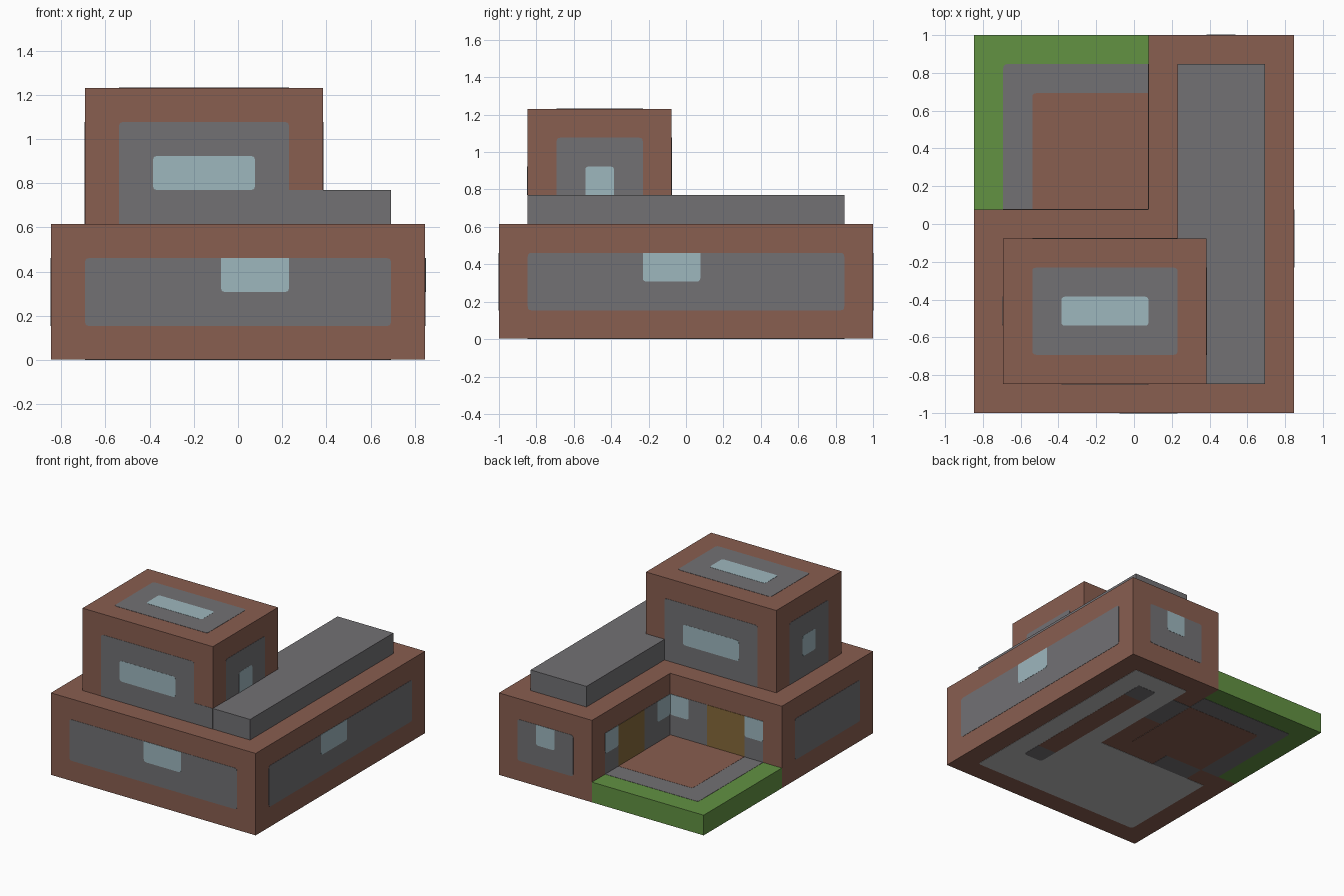
import bpy, bmesh
from mathutils import Vector

cube = bpy.data.objects.get("Cube")
if cube:
    bpy.data.objects.remove(cube, do_unlink=True)

CELL = 2 / 13      # everything is laid out on this module
BASE = 0.02        # walls start here so the underside plates end at z = 0


def material(name, *rgb):
    lin = [((c / 255 + 0.055) / 1.055) ** 2.4 for c in rgb] + [1]
    m = bpy.data.materials.new(name)
    m.use_nodes = True
    m.diffuse_color = lin
    bsdf = m.node_tree.nodes["Principled BSDF"]
    bsdf.inputs["Base Color"].default_value = lin
    bsdf.inputs["Roughness"].default_value = 0.9
    return m


BRICK = material("brick_brown", 137, 94, 80)
STONE = material("stone_grey", 114, 113, 116)
GLASS = material("pale_glass", 158, 183, 190)
GRASS = material("grass_green", 98, 146, 66)
DOOR = material("olive_wood", 134, 105, 58)
FLOOR = material("light_floor_grey", 186, 186, 186)


def rect(a0, a1, b0, b1):
    return [(a0, b0), (a1, b0), (a1, b1), (a0, b1)]


def rounded(pts, corners, r=0.13, steps=3):
    """Round the chosen corners of an outline."""
    out = []
    for i, p in enumerate(pts):
        p = Vector(p)
        if i not in corners:
            out.append(p)
            continue
        s = p + (Vector(pts[i - 1]) - p).normalized() * r
        e = p + (Vector(pts[(i + 1) % len(pts)]) - p).normalized() * r
        for k in range(steps + 1):
            t = k / steps
            out.append(s * (1 - t) ** 2 + p * 2 * t * (1 - t) + e * t * t)
    return out


def prism(name, pts, axis, lo, hi, mat):
    """Extrude an outline along an axis between two levels."""
    def place(p, h):
        co = {"x": (h, p[0], p[1]), "y": (p[0], h, p[1]), "z": (p[0], p[1], h)}[axis]
        return Vector(co) * CELL
    bm = bmesh.new()
    low = [bm.verts.new(place(p, lo)) for p in pts]
    high = [bm.verts.new(place(p, hi)) for p in pts]
    bm.faces.new(low)
    bm.faces.new(high)
    for i in range(len(pts)):
        bm.faces.new((low[i - 1], low[i], high[i], high[i - 1]))
    bmesh.ops.recalc_face_normals(bm, faces=bm.faces)
    me = bpy.data.meshes.new(name)
    bm.to_mesh(me)
    bm.free()
    me.materials.append(mat)
    ob = bpy.data.objects.new(name, me)
    bpy.context.collection.objects.link(ob)
    return ob


ALL, LOW, TOP, NONE = (0, 1, 2, 3), (0, 1), (2, 3), ()


def plate(name, side, level, pts, mat, corners=ALL, layer=1):
    """Thin inlay on a wall; side is like '-y', level is the wall plane."""
    d = (0.012 if layer == 1 else 0.02) * (1 if side[0] == "+" else -1)
    prism(name, rounded(pts, corners), side[1], level, level + d, mat)


# Main volumes
prism("ground_floor", [(-5.5, -6.5), (5.5, -6.5), (5.5, 6.5), (0.5, 6.5), (0.5, 0.5), (-5.5, 0.5)],
      "z", BASE, 4, BRICK)
prism("garden_terrace", rect(-5.5, 0.5, 0.5, 6.5), "z", BASE, 1, GRASS)
prism("upper_floor", rect(-4.5, 2.5, -5.5, -0.5), "z", 4, 8, BRICK)
prism("roof_walkway", [(2.5, -5.5), (4.5, -5.5), (4.5, 5.5), (1.5, 5.5), (1.5, -0.5), (2.5, -0.5)],
      "z", 4, 5, STONE)

# Ground floor outer walls: side, plane, panel span, window span
for label, side, level, span, window in (
        ("front", "-y", -6.5, (-4.5, 4.5), (-0.5, 1.5)),
        ("right", "+x", 5.5, (-5.5, 5.5), (-1.5, 0.5)),
        ("back", "+y", 6.5, (1.5, 4.5), (2.5, 3.5)),
        ("left", "-x", -5.5, (-5.5, -0.5), None)):
    plate(label + "_wall_panel", side, level, rect(*span, 1, 3), STONE)
    if window:
        plate(label + "_window", side, level, rect(*window, 2, 3), GLASS, LOW, 2)

# Courtyard walls with a door between two windows
for label, side, span, door, windows in (
        ("courtyard_back", "+y", (-4.5, 0.5), (-3.5, -1.5), ((-0.5, 0.5), (-4.5, -3.5))),
        ("courtyard_side", "-x", (0.5, 5.5), (2.5, 4.5), ((0.5, 1.5), (4.5, 5.5)))):
    plate(label + "_panel", side, 0.5, rect(*span, 1, 3), STONE, NONE)
    plate(label + "_door", side, 0.5, rect(*door, 1, 3), DOOR, NONE, 2)
    for w in windows:
        plate(label + "_window", side, 0.5, rect(*w, 2, 3), GLASS, LOW, 2)

# Upper floor walls
for label, side, level, span, window, bottom, corners in (
        ("front", "-y", -5.5, (-3.5, 1.5), (-2.5, 0.5), 4, ALL),
        ("back", "+y", -0.5, (-3.5, 1.5), (-2.5, 0.5), 4, ALL),
        ("left", "-x", -4.5, (-4.5, -1.5), (-3.5, -2.5), 4, ALL),
        ("right", "+x", 2.5, (-4.5, -1.5), (-3.5, -2.5), 5, TOP)):
    plate("upper_%s_panel" % label, side, level, rect(*span, bottom, 7), STONE, TOP)
    plate("upper_%s_window" % label, side, level, rect(*window, 5, 6), GLASS, corners, 2)
plate("walkway_end_panel", "-y", -5.5, rect(1.5, 2.5, 4, 5), STONE, NONE)

# Roof skylight
plate("roof_panel", "+z", 8, rect(-3.5, 1.5, -4.5, -1.5), STONE)
plate("roof_skylight", "+z", 8, rect(-2.5, 0.5, -3.5, -2.5), GLASS, ALL, 2)

# Terrace paving, the same above and below
for label, side, level in (("terrace", "+z", 1), ("terrace_underside", "-z", BASE)):
    plate(label + "_path", side, level, rect(-4.5, 0.5, 0.5, 5.5), STONE, (3,))
    plate(label + "_paving", side, level, rect(-3.5, 0.5, 0.5, 4.5), BRICK, (3,), 2)

# Underside of the house
plate("underside_floor", "-z", BASE, [(-4.5, -5.5), (4.5, -5.5), (4.5, 5.5), (1.5, 5.5),
                                      (1.5, -0.5), (-4.5, -0.5)], FLOOR)
plate("underside_strip", "-z", BASE, rect(2.5, 3.5, -2.5, 3.5), BRICK, NONE, 2)
plate("underside_strip_front", "-z", BASE, rect(2.5, 3.5, -3.5, -2.5), STONE, LOW, 2)
plate("underside_strip_back", "-z", BASE, rect(2.5, 3.5, 3.5, 4.5), STONE, TOP, 2)
plate("side_door_threshold", "-z", BASE, rect(0.5, 1.5, 2.5, 4.5), STONE, NONE)
plate("back_door_threshold", "-z", BASE, rect(-3.5, -1.5, -0.5, 0.5), STONE, NONE)
